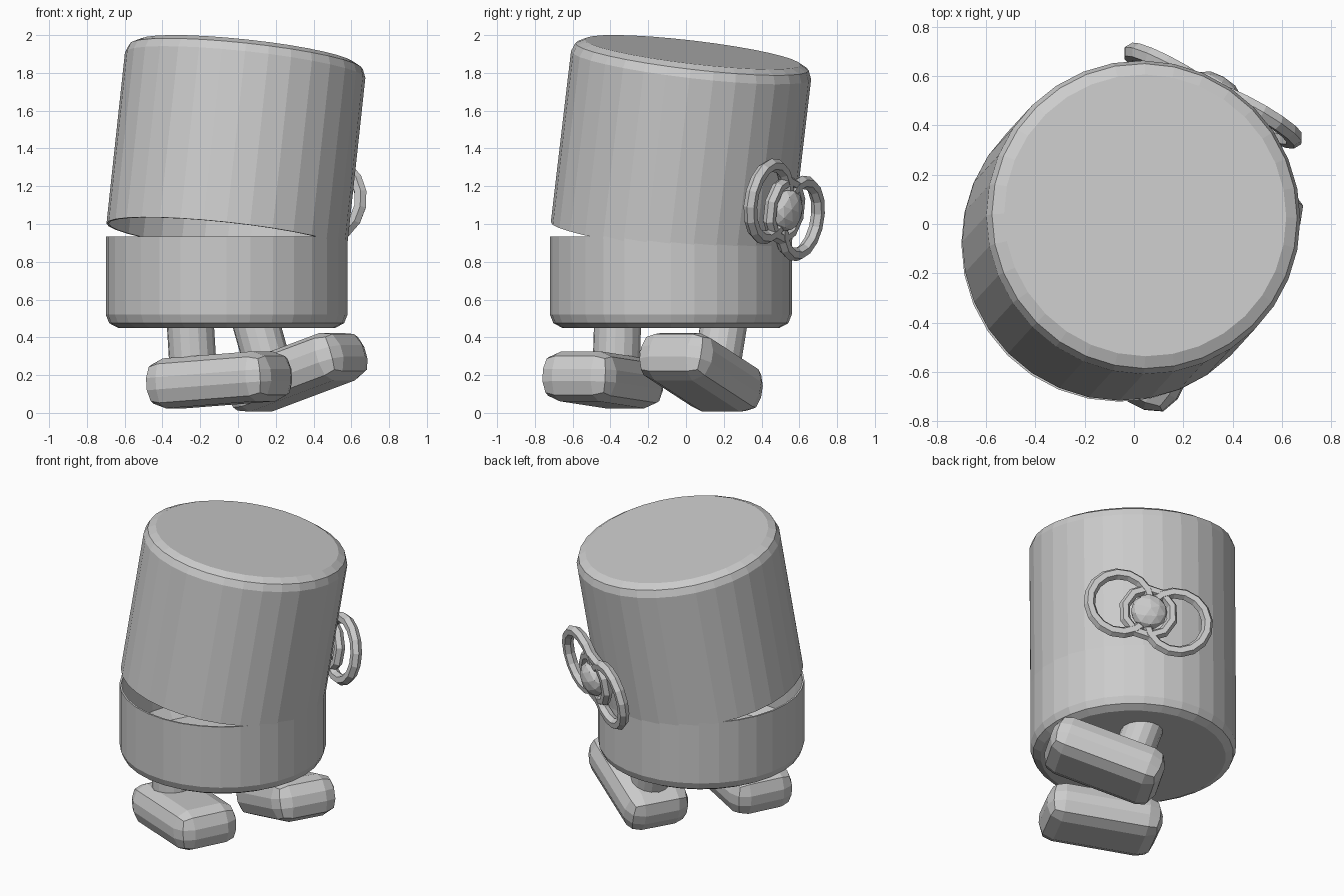
import bpy, bmesh, math
from mathutils import Matrix, Vector

cube = bpy.data.objects.get("Cube")
if cube:
    bpy.data.objects.remove(cube, do_unlink=True)

grey = bpy.data.materials.new("plain_grey")
grey.use_nodes = True
COLOR = (0.6, 0.6, 0.6, 1)
grey.diffuse_color = COLOR
grey.node_tree.nodes["Principled BSDF"].inputs["Base Color"].default_value = COLOR


def add_object(name, bm, matrix):
    bmesh.ops.recalc_face_normals(bm, faces=bm.faces)
    mesh = bpy.data.meshes.new(name)
    bm.to_mesh(mesh)
    bm.free()
    mesh.materials.append(grey)
    obj = bpy.data.objects.new(name, mesh)
    obj.matrix_world = matrix
    bpy.context.collection.objects.link(obj)
    return obj


def lathe(name, profile, matrix, sides=32, close=False):
    """Revolve (radius, height) points; a zero radius closes an end."""
    bm = bmesh.new()
    rings = []
    for r, h in profile:
        angles = [math.tau * i / sides for i in range(sides)]
        rings.append([bm.verts.new((r * math.cos(a), r * math.sin(a), h)) for a in angles])
    pairs = list(zip(rings, rings[1:])) + ([(rings[-1], rings[0])] if close else [])
    for low, high in pairs:
        for i in range(sides):
            j = (i + 1) % sides
            bm.faces.new((low[i], low[j], high[j], high[i]))
    if not close:
        for end in (rings[0], rings[-1]):
            bm.faces.new(end)
    return add_object(name, bm, matrix)


def ring(name, major, minor, sides, matrix, tube=6):
    turns = [math.tau * i / tube for i in range(tube)]
    section = [(major + minor * math.cos(t), minor * math.sin(t)) for t in turns]
    return lathe(name, section, matrix, sides, close=True)


def frame(origin, x_axis, z_axis):
    """Matrix from an origin, an approximate x axis and an exact z axis."""
    z = Vector(z_axis).normalized()
    y = z.cross(Vector(x_axis)).normalized()
    x = y.cross(z)
    return Matrix.Translation(origin) @ Matrix((x, y, z)).transposed().to_4x4()


# Hollow lower body and the tilted hollow lid hinged about its centre
WALL = 0.012
BODY_R, CAP_R = 0.64, 0.575
hinge = Vector((-0.06, -0.08, 0.935))
lid_axis = Vector((0.108, 0.118, 1))


def cup(name, depth, matrix):
    """Open cup with a bevelled closed end at the given depth."""
    inner = BODY_R - WALL
    lathe(name, [(CAP_R, depth - WALL), (inner, depth - 0.085), (inner, 0),
                 (BODY_R, 0), (BODY_R, depth - 0.07),
                 (0.622, depth - 0.025), (CAP_R, depth)], matrix)


cup("lower_body", 0.485, frame(hinge, (1, 0, 0), (0, 0, -1)))
cup("upper_body", 0.987, frame(hinge, (1, 0, 0), lid_axis))

# Feet with leaning legs, each leg square to its foot
FOOT = (0.735, 0.43, 0.265)
LEG_R = 0.125
for side, centre, heading, pitch, leg_top in (
        ("right", (-0.10, -0.44, 0.175), -27, 4, 0.34),
        ("left", (0.305, 0.08, 0.215), -30, 18, 0.34)):
    place = (Matrix.Translation(centre)
             @ Matrix.Rotation(math.radians(heading), 4, 'Z')
             @ Matrix.Rotation(math.radians(-pitch), 4, 'Y'))
    bm = bmesh.new()
    bmesh.ops.create_cube(bm, size=1)
    bmesh.ops.scale(bm, vec=FOOT, verts=bm.verts)
    bmesh.ops.bevel(bm, geom=bm.edges[:], offset=0.1, segments=2,
                    profile=0.5, affect='EDGES')
    add_object(side + "_foot", bm, place)
    lathe(side + "_leg", [(LEG_R, 0), (LEG_R, leg_top)],
          place @ Matrix.Translation((-0.15, 0, 0)), 16)

# Bow on the back: two loops, a knot ring and a domed button
bow = frame((0.32, 0.52, 1.075), (0.32, -0.16, 0.09), (0.48, 0.86, -0.15))
for name, offset in (("bow_loop_left", 0.185), ("bow_loop_right", -0.185)):
    ring(name, 0.195, 0.036, 16, bow @ Matrix.Translation((offset, 0, 0)))
ring("bow_knot_ring", 0.155, 0.034, 10, bow)

bm = bmesh.new()
bmesh.ops.create_icosphere(bm, subdivisions=2, radius=0.115)
bmesh.ops.scale(bm, vec=(1, 1, 0.6), verts=bm.verts)
add_object("bow_button", bm, bow @ Matrix.Translation((0, 0, 0.02)))
